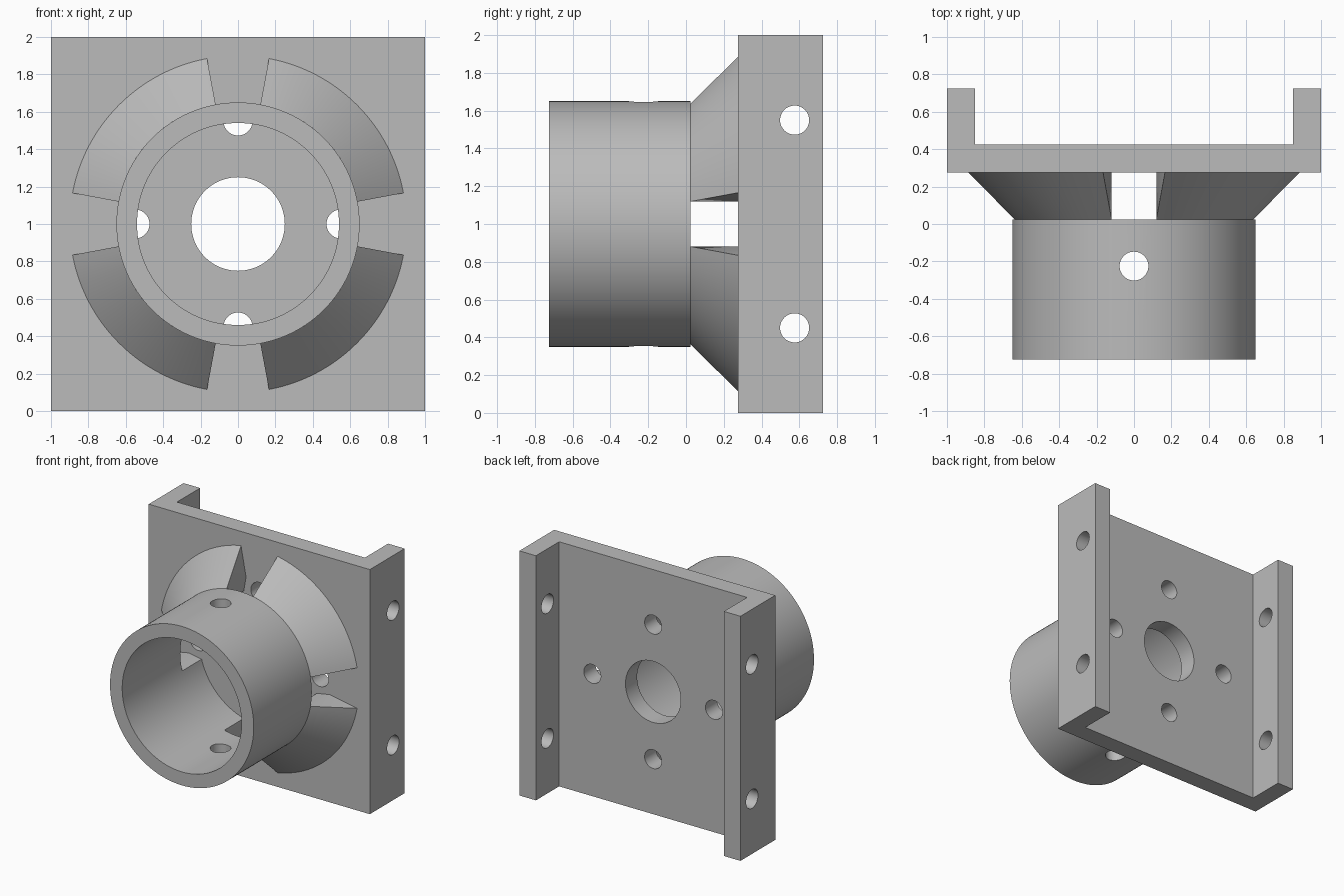
import bpy, bmesh
from math import sin, cos, pi, radians
from mathutils import Matrix, Vector

if "Cube" in bpy.data.objects:
    bpy.data.objects.remove(bpy.data.objects["Cube"])

FRONT, NECK, PLATE, WEB, BACK = -0.725, 0.025, 0.275, 0.425, 0.725
R_IN, R_OUT, R_FLARE, R_BOLT = 0.54, 0.65, 0.9, 0.077

grey = bpy.data.materials.new("Machined grey")
grey.use_nodes = True
grey.diffuse_color = (0.5, 0.5, 0.5, 1)
grey.node_tree.nodes["Principled BSDF"].inputs["Base Color"].default_value = (0.5, 0.5, 0.5, 1)


def finish(name, bm):
    bmesh.ops.recalc_face_normals(bm, faces=bm.faces)
    mesh = bpy.data.meshes.new(name)
    bm.to_mesh(mesh)
    bm.free()
    mesh.materials.append(grey)
    ob = bpy.data.objects.new(name, mesh)
    bpy.context.collection.objects.link(ob)
    return ob


def rod(bm, centre, axis, radius, depth, sides=48):
    turn = Vector((0, 0, 1)).rotation_difference(Vector(axis)).to_matrix().to_4x4()
    bmesh.ops.create_cone(bm, cap_ends=True, segments=sides, radius1=radius, radius2=radius,
                          depth=depth, matrix=Matrix.Translation(centre) @ turn)


def polar(r, a, y):
    return (r * cos(a), y, 1 + r * sin(a))


def drill(ob, bm):
    """Cut the rods in bm out of the object and bake the result."""
    cutter = finish("hole_cutter", bm)
    cutter.hide_render = True
    mod = ob.modifiers.new("holes", 'BOOLEAN')
    mod.operation, mod.solver, mod.object = 'DIFFERENCE', 'EXACT', cutter
    bpy.context.view_layer.update()
    baked = bpy.data.meshes.new_from_object(ob.evaluated_get(bpy.context.evaluated_depsgraph_get()))
    ob.modifiers.clear()
    ob.data = baked
    bpy.data.objects.remove(cutter)


def smooth(ob):
    bpy.ops.object.select_all(action='DESELECT')
    ob.select_set(True)
    bpy.context.view_layer.objects.active = ob
    bpy.ops.object.shade_smooth_by_angle(angle=radians(30))


# Channel bracket: a U profile extruded upwards
bm = bmesh.new()
outline = [(-1, PLATE), (1, PLATE), (1, BACK), (0.85, BACK),
           (0.85, WEB), (-0.85, WEB), (-0.85, BACK), (-1, BACK)]
base = bm.faces.new([bm.verts.new((x, y, 0)) for x, y in outline])
up = bmesh.ops.extrude_face_region(bm, geom=[base])["geom"]
bmesh.ops.translate(bm, vec=(0, 0, 2), verts=[v for v in up if isinstance(v, bmesh.types.BMVert)])
bracket = finish("channel_bracket", bm)

# Centre bore, four bolt holes in the web and two through the flanges
bm = bmesh.new()
rod(bm, (0, 0.35, 1), (0, 1, 0), 0.25, 0.5, 96)
for i in range(4):
    rod(bm, polar(0.55, i * pi / 2, 0.35), (0, 1, 0), R_BOLT, 0.5)
for z in (0.45, 1.55):
    rod(bm, (0, 0.575, z), (1, 0, 0), R_BOLT, 3)
drill(bracket, bm)
smooth(bracket)

# Tube: ring profile turned round the y axis
bm = bmesh.new()
steps = 128
profile = [(R_IN, FRONT), (R_OUT, FRONT), (R_OUT, NECK), (R_IN, NECK)]
rings = [[bm.verts.new(polar(r, 2 * pi * i / steps, y)) for r, y in profile] for i in range(steps)]
for i, ring in enumerate(rings):
    after = rings[(i + 1) % steps]
    for j in range(4):
        k = (j + 1) % 4
        bm.faces.new((ring[j], ring[k], after[k], after[j]))
tube = finish("tube", bm)

# Vertical pin hole through the tube wall
bm = bmesh.new()
rod(bm, (0, -0.225, 1), (0, 0, 1), R_BOLT, 2)
drill(tube, bm)
smooth(tube)

# Flared supports: four sectors with a gap angle that depends on the radius
outer_gap, inner_gap = radians(10.6), radians(15)
section = [(R_IN, PLATE, inner_gap), (R_IN, NECK, inner_gap), (R_OUT, NECK, outer_gap),
           (R_FLARE, PLATE, outer_gap), (R_OUT, PLATE, outer_gap)]
for n, name in enumerate(("upper_left", "upper_right", "lower_right", "lower_left")):
    bm = bmesh.new()
    steps = 28
    rows = []
    for i in range(steps + 1):
        rows.append([bm.verts.new(polar(r, n * pi / 2 + gap + (pi / 2 - 2 * gap) * i / steps, y))
                     for r, y, gap in section])
    for a, b in zip(rows, rows[1:]):
        for j in range(5):
            k = (j + 1) % 5
            bm.faces.new((a[j], a[k], b[k], b[j]))
    for end in (rows[0], rows[-1]):
        bm.faces.new((end[0], end[1], end[2], end[4]))
        bm.faces.new((end[2], end[3], end[4]))
    smooth(finish(name + "_flared_support", bm))
